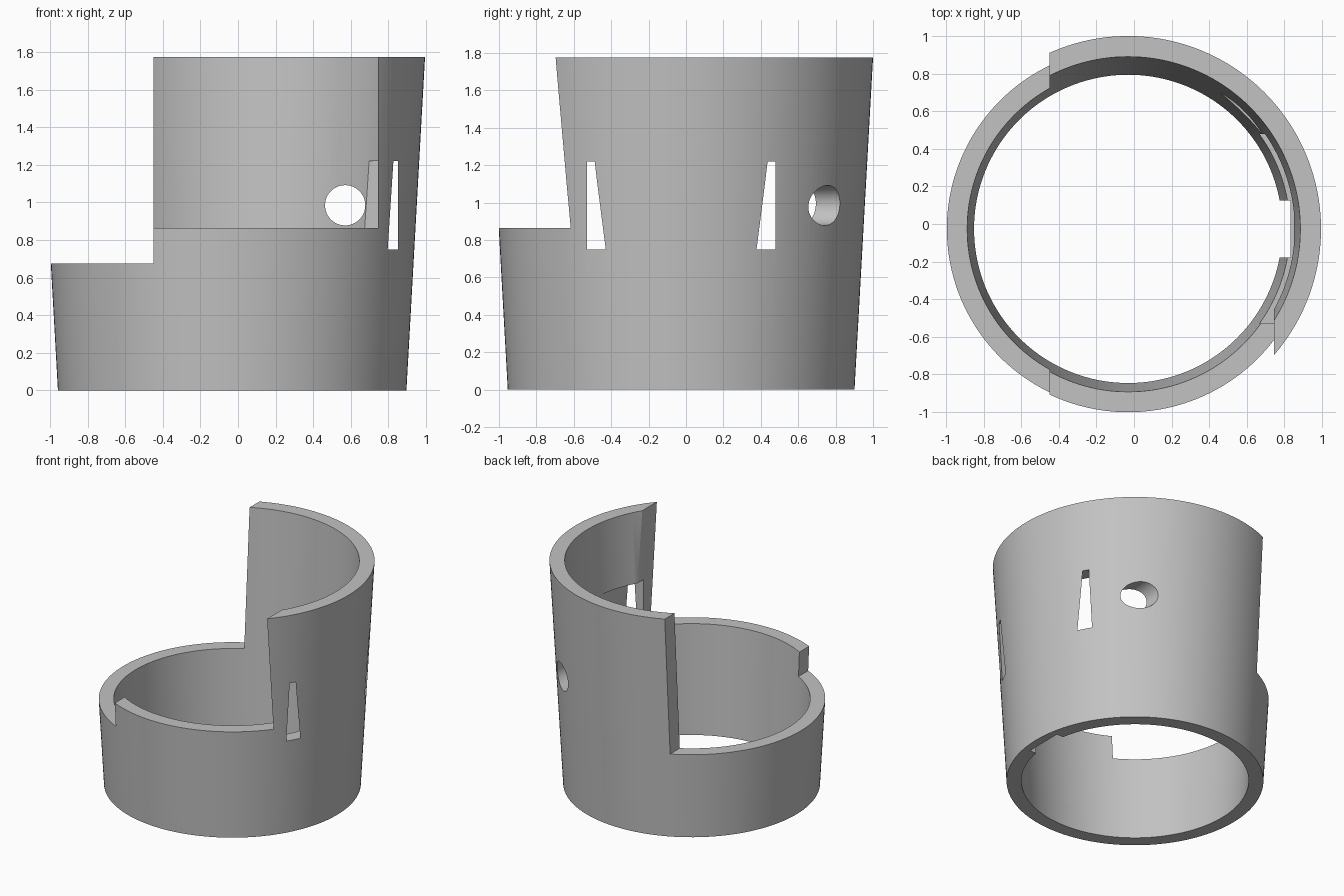
import bpy
import bmesh
import math
from mathutils import Matrix, Vector

cube = bpy.data.objects.get("Cube")
if cube:
    bpy.data.objects.remove(cube, do_unlink=True)

CX, CY, HEIGHT = -0.031, -0.026, 1.775
SEGMENTS = 160

grey = bpy.data.materials.new("light grey")
grey.use_nodes = True
colour = (0.54, 0.54, 0.54, 1)
grey.diffuse_color = colour
grey.node_tree.nodes["Principled BSDF"].inputs["Base Color"].default_value = colour


def add_object(name, bm):
    bmesh.ops.recalc_face_normals(bm, faces=bm.faces)
    mesh = bpy.data.meshes.new(name)
    bm.to_mesh(mesh)
    bm.free()
    mesh.materials.append(grey)
    obj = bpy.data.objects.new(name, mesh)
    bpy.context.collection.objects.link(obj)
    return obj


def box(name, low, high):
    low, high = Vector(low), Vector(high)
    bm = bmesh.new()
    bmesh.ops.create_cube(bm, size=1, matrix=Matrix.Translation((low + high) / 2)
                          @ Matrix.Diagonal((*(high - low), 1)))
    return add_object(name, bm)


def tapered_ring(name, profile):
    """Closed radius/height profile swept round the vertical axis."""
    bm = bmesh.new()
    rings = []
    for radius, z in profile:
        rings.append([bm.verts.new((CX + radius * math.cos(a), CY + radius * math.sin(a), z))
                      for a in (math.tau * i / SEGMENTS for i in range(SEGMENTS))])
    for k, ring in enumerate(rings):
        above = rings[(k + 1) % len(rings)]
        for i in range(SEGMENTS):
            j = (i + 1) % SEGMENTS
            bm.faces.new((ring[i], ring[j], above[j], above[i]))
    return add_object(name, bm)


def round_cutter(name, x, z, radius):
    bm = bmesh.new()
    bmesh.ops.create_cone(bm, cap_ends=True, segments=64, radius1=radius, radius2=radius, depth=1,
                          matrix=Matrix.Translation((x, 0.8, z))
                          @ Matrix.Rotation(math.pi / 2, 4, "X"))
    return add_object(name, bm)


# Flared sleeve wall
sleeve = tapered_ring("sleeve", [(0.927, 0), (1.026, HEIGHT), (0.916, HEIGHT), (0.82, 0)])

# Openings: low side, front window, strap slot, inner key groove and pin hole
cutters = [
    box("side_cut", (-2, -2, 0.675), (-0.45, 2, 3)),
    box("front_cut", (-1.5, -2, 0.865), (0.745, 0, 3)),
    box("strap_slot", (0, CY - 0.504, 0.75), (0.85, CY + 0.504, 1.22)),
    box("key_groove", (0.3, CY - 0.152, -0.5), (0.832, CY + 0.152, 0.9)),
    round_cutter("pin_hole", 0.57, 0.985, 0.107),
]

bpy.ops.object.select_all(action="DESELECT")
bpy.context.view_layer.objects.active = sleeve
sleeve.select_set(True)
for cutter in cutters:
    cutter.hide_render = True
    mod = sleeve.modifiers.new(cutter.name, "BOOLEAN")
    mod.operation = "DIFFERENCE"
    mod.solver = "EXACT"
    mod.object = cutter
    bpy.ops.object.modifier_apply(modifier=mod.name)
    bpy.data.objects.remove(cutter, do_unlink=True)

bpy.ops.object.shade_smooth_by_angle(angle=math.radians(30))
